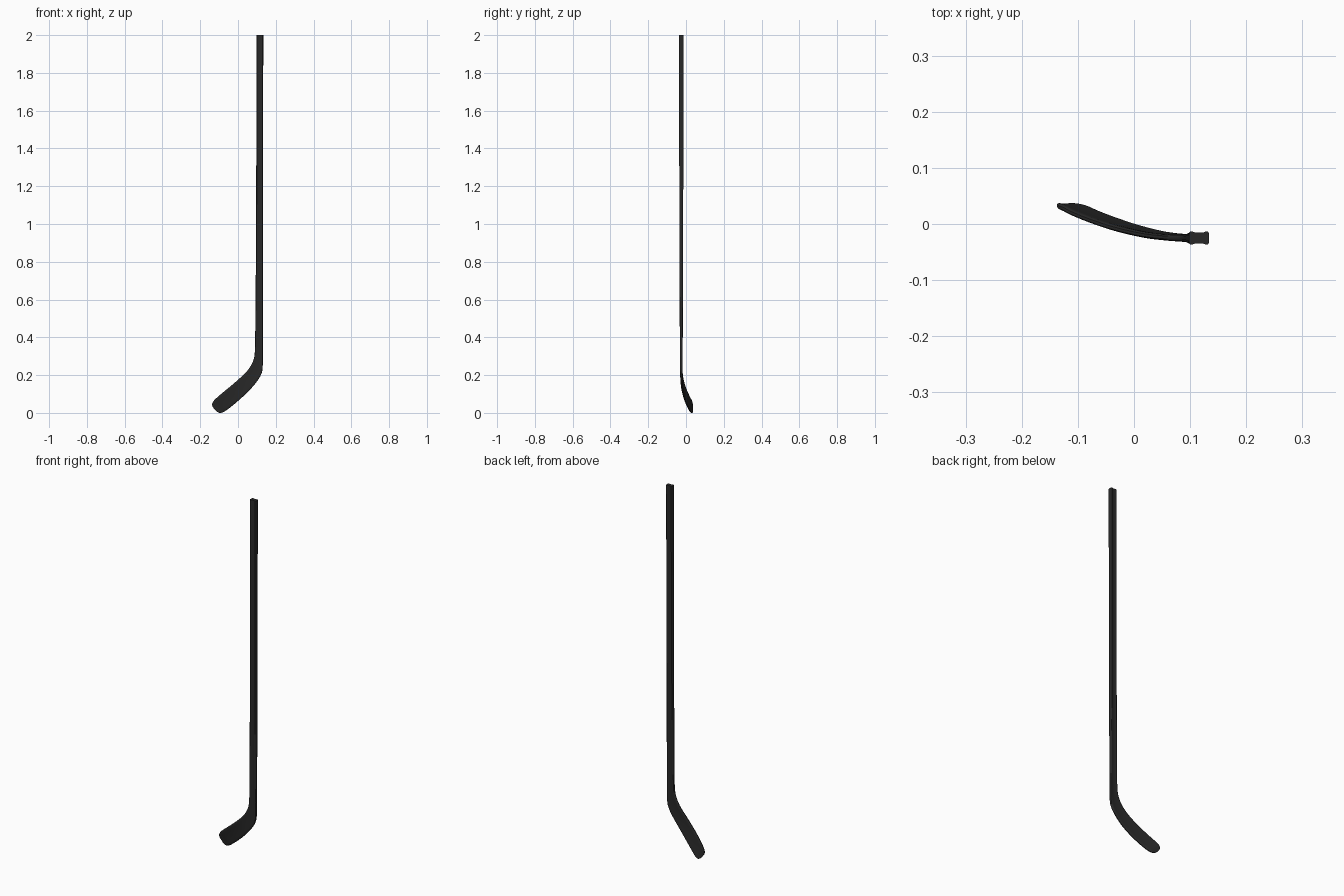
import bpy, bmesh

black = bpy.data.materials.new("matte black")
black.diffuse_color = (0.022, 0.022, 0.022, 1)

# Stations along the stick: inner edge x,z, outer edge x,z, centre y, half thickness
stations = [
    (0.098, 2.000, 0.134, 2.000, -0.025, 0.0118),
    (0.097, 1.500, 0.133, 1.500, -0.025, 0.0112),
    (0.096, 1.000, 0.132, 1.000, -0.025, 0.0100),
    (0.093, 0.600, 0.132, 0.600, -0.025, 0.0088),
    (0.091, 0.400, 0.132, 0.400, -0.025, 0.0078),
    (0.088, 0.310, 0.131, 0.250, -0.025, 0.0070),
    (0.075, 0.263, 0.122, 0.203, -0.025, 0.0062),
    (0.050, 0.224, 0.097, 0.162, -0.0235, 0.0056),
    (0.013, 0.187, 0.060, 0.119, -0.019, 0.0054),
    (-0.035, 0.145, 0.015, 0.076, -0.008, 0.0054),
    (-0.075, 0.112, -0.025, 0.042, 0.005, 0.0054),
    (-0.108, 0.084, -0.060, 0.015, 0.018, 0.0054),
    (-0.126, 0.067, -0.080, 0.003, 0.027, 0.0054),
    (-0.135, 0.053, -0.094, 0.000, 0.031, 0.0050),
    (-0.137, 0.042, -0.106, 0.003, 0.033, 0.0042),
    (-0.133, 0.030, -0.118, 0.012, 0.034, 0.0028),
]

# Cross-section quarter (width, thickness) with a shallow groove, mirrored twice
quarter = [(1.0, 0.45), (0.95, 0.82), (0.83, 1.0), (0.66, 0.98), (0.45, 0.86), (0.15, 0.82)]
half = quarter + [(-u, v) for u, v in reversed(quarter)]
section = half + [(-u, -v) for u, v in half]


def spline(a, b, c, d, t):
    return tuple(0.5 * (2 * q + (r - p) * t + (2 * p - 5 * q + 4 * r - s) * t * t
                        + (3 * q - p - 3 * r + s) * t ** 3)
                 for p, q, r, s in zip(a, b, c, d))


# Smooth the bend and blade, keep the shaft straight
rows = []
last = len(stations) - 1
for i in range(last):
    if i < 4:
        rows.append(stations[i])
        continue
    near = [stations[min(max(k, 0), last)] for k in (i - 1, i, i + 1, i + 2)]
    if i == 4:
        near[0] = (0.090, 0.490, 0.132, 0.490, -0.025, 0.0082)
    rows += [spline(*near, j / 4) for j in range(4)]
rows.append(stations[-1])

# Loft the one-piece shaft and curved blade
bm = bmesh.new()
rings = []
for ux, uz, lx, lz, y, h in rows:
    ring = []
    for u, v in section:
        f = (1 + u) / 2
        ring.append(bm.verts.new((ux + (lx - ux) * f, y + v * h, max(0, uz + (lz - uz) * f))))
    rings.append(ring)
n = len(section)
for a, b in zip(rings, rings[1:]):
    for k in range(n):
        bm.faces.new((a[k], a[(k + 1) % n], b[(k + 1) % n], b[k]))
bm.faces.new(rings[0])
bm.faces.new(rings[-1])
bmesh.ops.recalc_face_normals(bm, faces=bm.faces)

mesh = bpy.data.meshes.new("hockey_stick")
bm.to_mesh(mesh)
bm.free()
mesh.materials.append(black)
stick = bpy.data.objects.new("hockey_stick", mesh)
bpy.context.collection.objects.link(stick)
bpy.context.view_layer.objects.active = stick
stick.select_set(True)
bpy.ops.object.shade_smooth_by_angle(angle=0.7)
